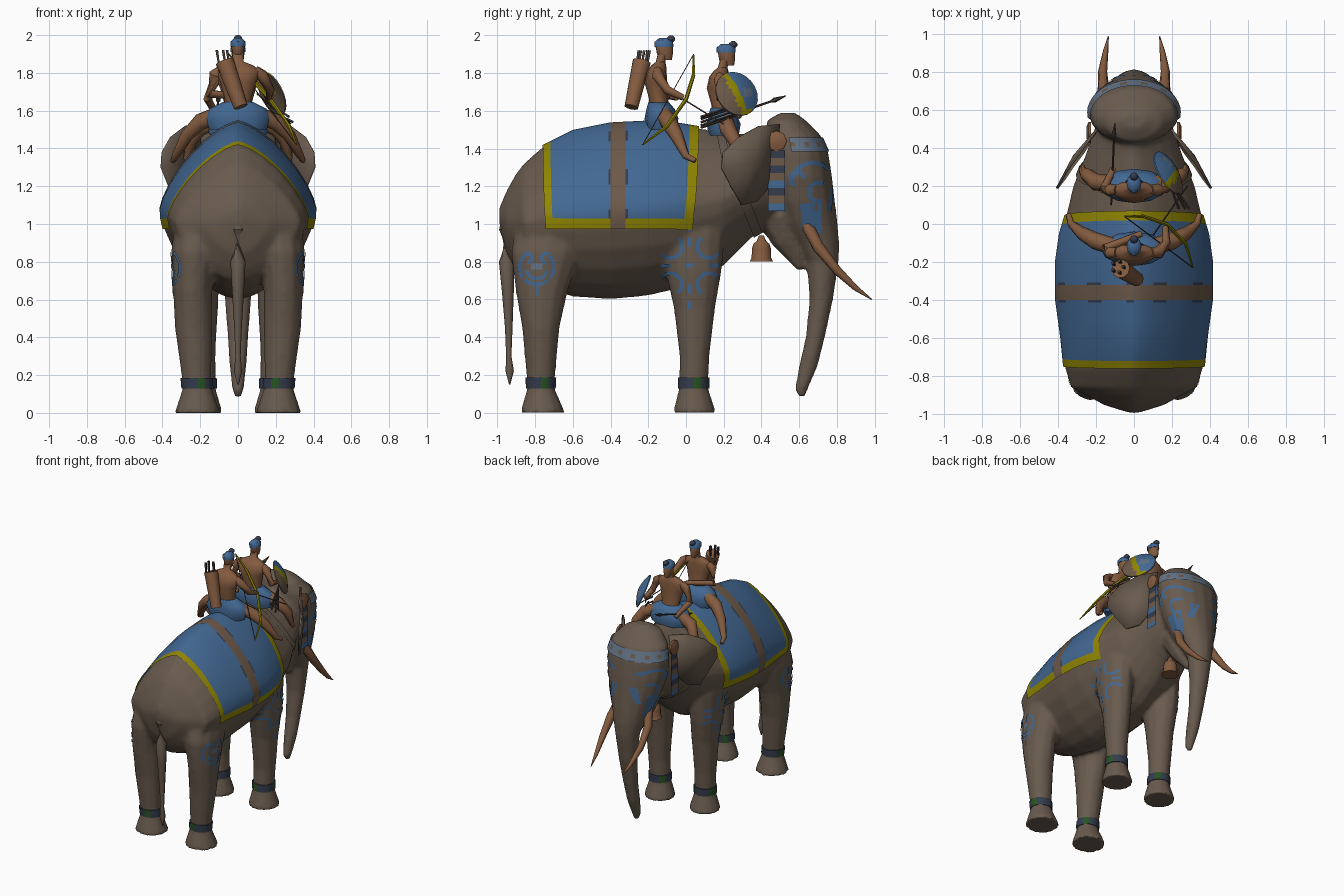
import bpy, bmesh, math
from mathutils import Vector
from mathutils.bvhtree import BVHTree

if "Cube" in bpy.data.objects:
    bpy.data.objects.remove(bpy.data.objects["Cube"])


def material(name, r, g, b):
    m = bpy.data.materials.new(name)
    m.use_nodes = True
    m.diffuse_color = (r, g, b, 1)
    m.node_tree.nodes["Principled BSDF"].inputs["Base Color"].default_value = (r, g, b, 1)
    return m


HIDE = material("hide", .14, .104, .076)
BLUE = material("cloth blue", .055, .138, .29)
YELLOW = material("border yellow", .28, .235, .001)
TAN = material("tan skin", .23, .105, .05)
PALE = material("pale blue", .12, .17, .24)
NAVY = material("dark navy", .035, .045, .075)
GREEN = material("band green", .02, .09, .015)
STRAP = material("strap brown", .15, .1, .066)
WOOD = material("dark wood", .06, .045, .035)


def make(name, verts, faces, mats, rule=None, mirror=False, angle=50):
    """Mesh object; rule(face centre, face number) picks the material slot."""
    me = bpy.data.meshes.new(name)
    me.from_pydata([tuple(v) for v in verts], [], faces)
    bm = bmesh.new()
    bm.from_mesh(me)
    bmesh.ops.recalc_face_normals(bm, faces=bm.faces)
    bm.to_mesh(me)
    bm.free()
    for m in mats if isinstance(mats, list) else [mats]:
        me.materials.append(m)
    if rule:
        for p in me.polygons:
            p.material_index = rule(p.center, p.index)
    me.shade_smooth()
    me.set_sharp_from_angle(angle=math.radians(angle))
    ob = bpy.data.objects.new(name, me)
    bpy.context.collection.objects.link(ob)
    if mirror:
        ob.modifiers.new("Mirror", "MIRROR")
    return ob


def loft(name, rings, mats, rule=None, closed=True, caps=True, mirror=False):
    n = len(rings[0])
    verts = [v for r in rings for v in r]
    faces = [(i * n + j, i * n + (j + 1) % n, (i + 1) * n + (j + 1) % n, (i + 1) * n + j)
             for i in range(len(rings) - 1) for j in range(n if closed else n - 1)]
    if closed and caps:
        faces += [tuple(range(n)), tuple(range(len(verts) - n, len(verts)))]
    return make(name, verts, faces, mats, rule, mirror)


def oval(z, y, ry, rx, x=0, n=12):
    turns = [math.tau * k / n for k in range(n)]
    return [Vector((x + rx * math.sin(a), y + ry * math.cos(a), z)) for a in turns]


def tube(name, path, radii, mat, n=8, mirror=False):
    path = [Vector(p) for p in path]
    rings = []
    for i, p in enumerate(path):
        d = path[min(i + 1, len(path) - 1)] - path[max(i - 1, 0)]
        q = d.to_track_quat("Z", "Y")
        rings.append([p + q @ v for v in oval(0, 0, radii[i], radii[i], n=n)])
    return loft(name, rings, mat, mirror=mirror)


def lathe(name, centre, axis, profile, mats, rule=None, mirror=False, n=14):
    q = Vector(axis).to_track_quat("Z", "Y")
    rings = [[Vector(centre) + q @ v for v in oval(h, 0, r, r, n=n)] for r, h in profile]
    return loft(name, rings, mats, rule, mirror=mirror)


def blend(table, key):
    """Linear lookup in rows sorted by their first value."""
    for a, b in zip(table, table[1:]):
        if key <= b[0]:
            t = max(0, (key - a[0]) / (b[0] - a[0]))
            return [p + (q - p) * t for p, q in zip(a, b)]
    return table[-1]


# Body: y, underside, back, half width
BODY = [(-.99, 1.0, 1.09, .03), (-.95, .84, 1.18, .16), (-.9, .75, 1.27, .25), (-.86, .7, 1.32, .33),
        (-.76, .655, 1.41, .362), (-.6, .615, 1.49, .38), (-.4, .6, 1.53, .407), (-.2, .62, 1.54, .407),
        (-.05, .655, 1.53, .385), (.07, .69, 1.51, .35), (.2, .78, 1.48, .32), (.35, .93, 1.48, .26),
        (.52, 1.03, 1.5, .2)]


def body_point(y, a, off=0.0):
    _, low, top, w = blend(BODY, y)
    mid = (low + top) / 2
    s, c = math.sin(a), math.cos(a)
    power = 2 / 1.42 if c > 0 else 2 / 1.65
    x = math.copysign(abs(s) ** power, s) * (w + off)
    return Vector((x, y, mid + math.copysign(abs(c) ** power, c) * (top - mid + off)))


def around(n):
    return [math.tau * k / n for k in range(n)]


# Head and trunk: z, back, front, half width
HEAD = [(.08, .6, .63, .015), (.12, .577, .645, .03), (.25, .6, .7, .045), (.4, .635, .737, .055),
        (.6, .655, .78, .07), (.8, .64, .81, .09), (.9, .58, .812, .12), (1.0, .5, .805, .155),
        (1.12, .45, .79, .2), (1.25, .42, .775, .235), (1.38, .42, .755, .24), (1.47, .42, .715, .22),
        (1.55, .43, .635, .145), (1.59, .5, .58, .06)]


def head_ring(z, off=0.0, n=16):
    _, back, front, w = blend(HEAD, z)
    return oval(z, (back + front) / 2, (front - back) / 2 + off, w + off, n=n)


# Legs: z, y, depth radius, width radius, x
REAR = [(0, -.76, .12, .122, .215), (.13, -.77, .072, .078, .215), (.2, -.77, .077, .08, .22),
        (.45, -.77, .1, .1, .235), (.65, -.765, .14, .105, .24), (.85, -.74, .19, .125, .23),
        (1.05, -.7, .19, .13, .2)]
FRONT = [(0, .045, .115, .115, .195), (.13, .04, .077, .077, .195), (.3, .045, .08, .08, .2),
         (.55, .045, .11, .095, .2), (.75, .04, .15, .11, .21), (.95, .03, .18, .115, .21),
         (1.15, .03, .15, .1, .19)]
parts = [loft("body", [[body_point(r[0], a) for a in around(24)] for r in BODY], HIDE),
         loft("head", [head_ring(r[0]) for r in HEAD], HIDE),
         tube("jaw", [(0, .5, 1.05), (0, .54, .92), (0, .59, .82), (0, .61, .755)], [.13, .09, .05, .02], HIDE)]
for label, rows in (("rear", REAR), ("front", FRONT)):
    for s in (1, -1):
        parts.append(loft(label + "_leg", [oval(z, y, ry, rx, x * s) for z, y, ry, rx, x in rows], HIDE))
    bands = []
    for z in (.128, .185):
        _, y, ry, rx, x = blend(rows, z)
        bands.append(oval(z, y, ry + .006, rx + .006, x))
    loft(label + "_anklets", bands, [NAVY, GREEN], lambda c, i: int(i % 4 == 2), mirror=True)

# Fuse the solid parts into one skin
bm = bmesh.new()
for ob in parts:
    bm.from_mesh(ob.data)
    bpy.data.objects.remove(ob)
mesh = bpy.data.meshes.new("elephant")
bm.to_mesh(mesh)
bm.free()
mesh.materials.append(HIDE)
elephant = bpy.data.objects.new("elephant", mesh)
bpy.context.collection.objects.link(elephant)
fuse = elephant.modifiers.new("Fuse", "REMESH")
fuse.mode, fuse.voxel_size, fuse.use_smooth_shade = "VOXEL", .015, True
soften = elephant.modifiers.new("Soften", "SMOOTH")
soften.factor, soften.iterations = .5, 4

tube("tail", [(0, -.95, 1.08), (0, -.957, .97), (0, -.952, .8), (0, -.945, .65), (0, -.94, .45), (0, -.94, .3),
              (0, -.935, .22), (0, -.935, .15)], [.02, .034, .04, .032, .02, .014, .022, .004], HIDE)
tube("tusks", [(.12, .64, 1.0), (.16, .7, .88), (.165, .8, .755), (.15, .9, .66), (.135, .985, .6)],
     [.036, .032, .024, .015, .003], TAN, mirror=True)

# Ears: a bowed fan with thickness
rim = [(.2, .5, 1.53), (.28, .39, 1.52), (.36, .28, 1.46), (.405, .2, 1.38), (.41, .19, 1.3),
       (.37, .24, 1.2), (.33, .3, 1.1), (.27, .38, 1.12), (.22, .46, 1.22)]
ears = make("ears", rim + [(.32, .36, 1.33)], [(k, (k + 1) % 9, 9) for k in range(9)], HIDE, mirror=True)
ears.modifiers.new("Thickness", "SOLIDIFY").thickness = .012

# Saddle cloth with yellow border, girth strap and dark stitches
STATIONS = [-.76, -.72, -.6, -.5, -.412, -.4, -.32, -.308, -.2, -.05, .02, .07]


def cloth_row(y):
    _, low, top, w = blend(BODY, y)
    mid = (low + top) / 2
    edge, hem = [math.pi / 2 + math.asin(((mid - z) / (mid - low)) ** (1.65 / 2)) for z in (1.03, .975)]
    half = [edge * k / 9 for k in range(10)] + [hem]
    slant = -.035 if y > 0 else .015 if y < -.7 else 0
    return [body_point(y + slant * (a / hem) ** 2, a, .009) for a in [-a for a in reversed(half[1:])] + half]


def cloth_colour(c, i):
    row, column = divmod(i, 20)
    if row == 5:
        return 2
    if row in (0, 10) or column in (0, 19):
        return 1
    return 3 if row in (4, 6) and column % 3 == 0 else 0


loft("saddle_cloth", [cloth_row(y) for y in STATIONS], [BLUE, YELLOW, STRAP, NAVY], cloth_colour, closed=False)

# Collar and bell
collar = [[body_point(.16 + .1 * (1 - math.cos(a)) + d, a, .009) for a in around(24)] for d in (0, .045)]
loft("collar", collar, HIDE, caps=False)
lathe("bell", (0, .4, .8), (0, 0, 1),
      [(.062, 0), (.052, .02), (.05, .07), (.042, .095), (.025, .11), (.012, .14)], TAN)

# Head dress: brow band, side discs and hanging panels
brow = [[v for v in head_ring(z, .007, 40) if v.y > .54] for z in (1.385, 1.41, 1.435, 1.46)]
brow = [sorted(r, key=lambda v: math.atan2(v.x, v.y - .5)) for r in brow]
span = len(brow[0]) - 1
loft("brow_band", brow, [PALE, STRAP], lambda c, i: int(i // span == 1 and i % 3 == 1), closed=False)
lathe("side_discs", (.225, .48, 1.44), (1, 0, 0), [(.055, 0), (.055, .015), (.03, .025)], TAN, mirror=True, n=8)
panel = [[Vector((.238, y, 1.39 - .04 * k)) for y in (.435, .48, .525)] for k in range(9)]
loft("side_panels", panel, [NAVY, BLUE, STRAP], lambda c, i: (0, 2, 0, 2, 1, 0, 2, 1)[i // 2],
     closed=False, mirror=True)

# Painted ornaments: thin ribbons laid on the hide
tree = BVHTree.FromObject(elephant, bpy.context.evaluated_depsgraph_get())


def arc(y, z, r, start, end, n=12):
    turns = [math.radians(start + (end - start) * k / n) for k in range(n + 1)]
    return [(y + r * math.cos(a), z + r * math.sin(a)) for a in turns]


def paint(name, lines, width, mat=BLUE):
    verts, faces = [], []
    for line in lines:
        for i, p in enumerate(line):
            a, b = line[max(i - 1, 0)], line[min(i + 1, len(line) - 1)]
            side = Vector((a[1] - b[1], b[0] - a[0])).normalized() * width / 2
            for s in (1, -1):
                y, z = Vector(p) + side * s
                hit, normal, _, _ = tree.ray_cast(Vector((2, y, z)), Vector((-1, 0, 0)))
                verts.append(hit + normal * .005 if hit else Vector((0, y, z)))
            k = len(verts)
            if i and all(v.x > .03 for v in verts[-4:]):
                faces.append((k - 4, k - 3, k - 1, k - 2))
    make(name, verts, faces, mat, mirror=True)


paint("thigh_ornament", [arc(-.79, .77, .09, s, s + 85) for s in (130, 225, 320)]
      + [arc(-.79, .765, .055, 190, 350), arc(-.74, .82, .025, 60, 270), arc(-.84, .82, .025, 120, -90),
         [(-.79, .69), (-.79, .62)]], .018)
paint("thigh_ornament_heart", [[(-.82, .775), (-.76, .775)]], .03, PALE)
QUARTERS = (1, 1, 225), (-1, 1, 315), (-1, -1, 45), (1, -1, 135)
paint("shoulder_ornament", [arc(.02 + .1 * y, .78 + .1 * z, .06, s - 95, s + 95) for y, z, s in QUARTERS]
      + [[(.02 + y * a, .78 + z * a) for a in (.1, .15)] for y, z in ((0, 1), (1, 0), (0, -1), (-1, 0))]
      + [[(.0, .78), (.04, .78)], [(.02, .96), (.02, 1.0)], [(.02, .59), (.02, .55)]], .02)
paint("face_arches", [arc(.67, 1.22, .105, 15, 170), arc(.59, 1.24, .035, 0, 250), arc(.7, 1.17, .05, 60, 290),
                      [(.765, 1.24), (.765, 1.19), (.765, 1.13), (.755, 1.07)]], .022)
paint("face_patches", [[(.63, 1.11), (.64, 1.05), (.645, 1.0), (.65, .95)],
                       [(.685, 1.12), (.69, 1.05), (.69, 1.0), (.69, .95)]], .055)


# Riders, shifted copies of one figure with their own limbs
def rider(label, dy, dz, leg, arms):
    def rings(rows):
        return [oval(z + dz, y + dy, ry, rx) for z, y, ry, rx in rows]

    def limb(part, pts, radii, mirror=False):
        tube(label + part, [(x, y + dy, z + dz) for x, y, z in pts], radii, TAN, mirror=mirror)

    loft(label + "torso", rings([(1.58, -.14, .06, .08), (1.66, -.145, .05, .07), (1.75, -.16, .06, .095),
                                 (1.81, -.155, .052, .12), (1.84, -.145, .04, .08), (1.86, -.135, .025, .03),
                                 (1.9, -.125, .025, .03)]), TAN)
    loft(label + "head", rings([(1.87, -.1, .025, .018), (1.9, -.112, .042, .03), (1.94, -.115, .046, .035),
                                (1.975, -.12, .036, .03), (1.985, -.12, .01, .01)]), TAN)
    loft(label + "headband", rings([(1.94, -.117, .05, .039), (1.965, -.118, .05, .039),
                                    (1.986, -.118, .025, .02)]), BLUE)
    lathe(label + "topknot", (0, -.08 + dy, 1.96 + dz), (0, 0, 1),
          [(.008, 0), (.022, .015), (.022, .028), (.008, .04)], NAVY, n=8)
    loft(label + "skirt", rings([(1.5, -.13, .08, .15), (1.56, -.13, .09, .175), (1.61, -.135, .075, .15),
                                 (1.645, -.145, .055, .08)]), BLUE)
    limb("legs", [(.1, -.12, 1.58)] + leg, [.045, .045, .036, .02, .014], True)
    for k, (elbow, hand) in enumerate(arms):
        s = (1, -1)[k]
        limb(("left_arm", "right_arm")[k], [(.09 * s, -.15, 1.815), (.125 * s, -.15, 1.79), elbow, hand],
             [.025, .032, .024, .016])


rider("archer_", 0, 0, [(.2, -.09, 1.54), (.27, -.05, 1.47), (.33, 0, 1.36), (.345, .05, 1.335)],
      [((.17, -.1, 1.71), (.165, -.015, 1.67)), ((-.155, -.13, 1.69), (.04, -.05, 1.67))])
rider("driver_", .33, -.03, [(.2, -.11, 1.54), (.25, -.07, 1.47), (.27, -.05, 1.38), (.27, -.03, 1.35)],
      [((.165, -.15, 1.7), (.16, -.05, 1.68)), ((-.16, -.15, 1.69), (-.11, -.04, 1.6))])

# Bow, string, quiver and arrows
tips = (.31, -.23, 1.42), (-.05, .04, 1.9)
tube("bow", [tips[0], (.27, -.1, 1.52), (.17, 0, 1.66), (.05, .04, 1.79), tips[1]],
     [.004, .01, .011, .01, .004], YELLOW, n=6)
tube("bow_string", tips, [.003, .003], WOOD, n=4)
tube("nocked_arrow", [(.1, -.06, 1.69), (.28, .2, 1.53)], [.004, .004], WOOD, n=4)
tube("quiver", [(.015, -.29, 1.62), (-.07, -.235, 1.86)], [.038, .05], TAN, n=10)
for k in range(5):
    a = math.tau * k / 5
    x, y = .03 * math.cos(a), .03 * math.sin(a)
    tube("quiver_arrow", [(-.07 + x, -.24 + y, 1.8), (-.088 + x, -.222 + y, 1.92)], [.005, .01], WOOD, n=4)
    tube("spare_arrow", [(.17, .26, 1.6 + y), (.26 + x, .08, 1.54 + y)], [.004, .007], WOOD, n=4)


# Shield split by a slanting yellow stripe, and spear
def shield_colour(c, i):
    across = c.y + .53 * c.z - 1.165
    if i < 20 or across < -.02:
        return 2
    if across < .02:
        return 1
    return 3 if abs(c.y - .33) < .022 and abs(c.z - 1.7) < .025 else 0


lathe("shield", (.2, .28, 1.7), (.8, .45, .38),
      [(.01, -.006), (.125, -.03), (.125, -.022), (.105, -.012), (.085, -.004), (.065, .003), (.045, .009),
       (.025, .013), (.008, .015)], [BLUE, YELLOW, STRAP, PALE], shield_colour, n=20)
tube("spear", [(-.12, .1, 1.53), (-.105, .45, 1.65), (-.105, .47, 1.657), (-.1, .53, 1.68)],
     [.006, .006, .014, .002], WOOD, n=6)
